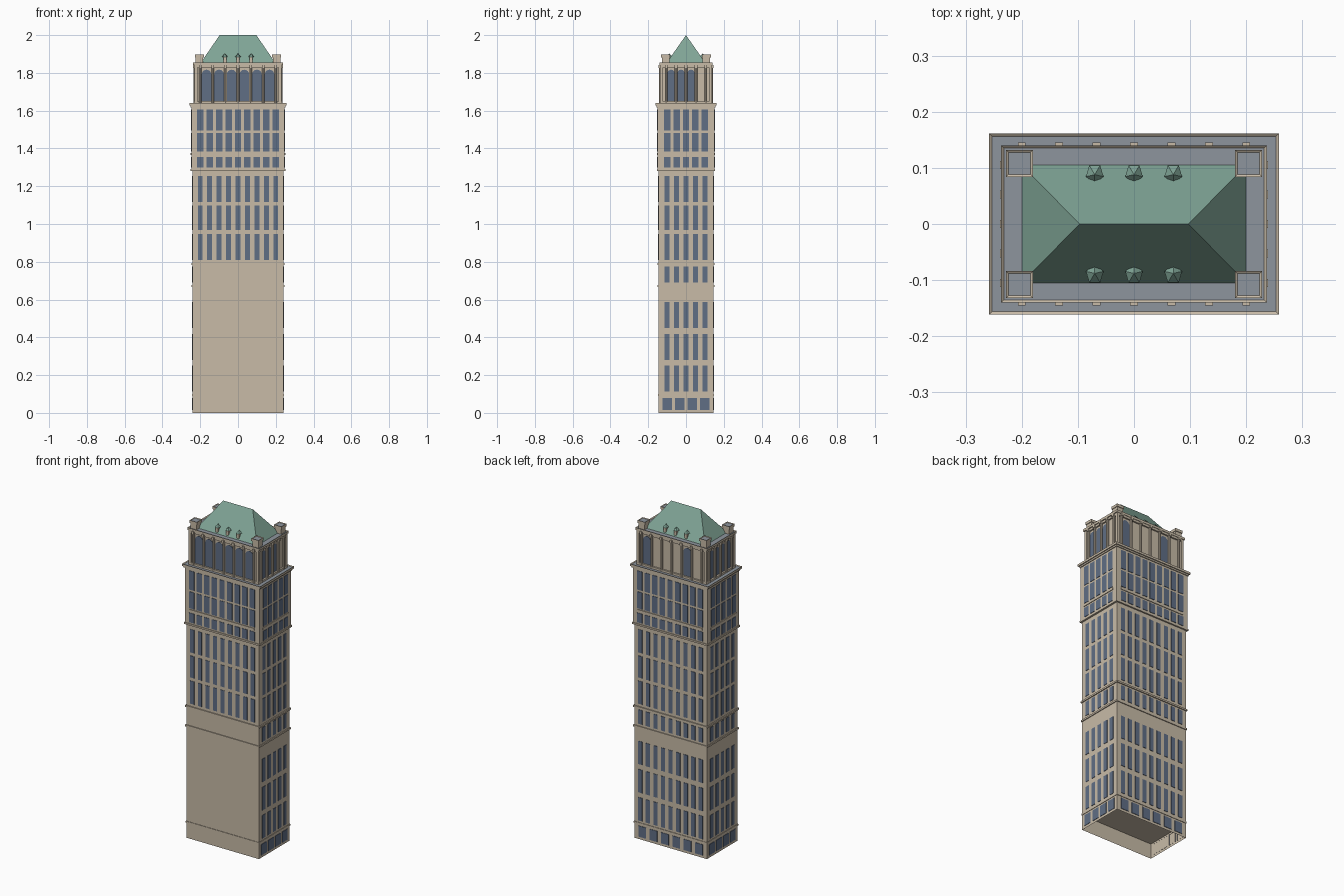
import bpy, bmesh, math
from mathutils import Vector, Matrix

cube = bpy.data.objects.get("Cube")
if cube:
    bpy.data.objects.remove(cube, do_unlink=True)


def material(name, rgb):
    m = bpy.data.materials.new(name)
    m.use_nodes = True
    m.diffuse_color = (*rgb, 1)
    m.node_tree.nodes["Principled BSDF"].inputs["Base Color"].default_value = (*rgb, 1)
    return m


STONE = material("beige stone", (0.58, 0.50, 0.39))
GLASS = material("blue glass", (0.115, 0.156, 0.235))
COPPER = material("green copper", (0.215, 0.375, 0.305))
DECK = material("grey deck", (0.27, 0.30, 0.34))


def finish(name, bm, *mats):
    mesh = bpy.data.meshes.new(name)
    bm.normal_update()
    bm.to_mesh(mesh)
    bm.free()
    obj = bpy.data.objects.new(name, mesh)
    for m in mats:
        mesh.materials.append(m)
    bpy.context.collection.objects.link(obj)
    return obj


def add_box(bm, centre, size):
    mat = Matrix.Translation(centre) @ Matrix.Diagonal((*size, 1))
    return bmesh.ops.create_cube(bm, size=1, matrix=mat)["verts"]


def slab(name, hx, hy, z0, z1, lip=0, drop=0, x=0, y=0, open_bottom=False):
    """Block around (x, y); a lip leaves a sunken grey deck in its top."""
    bm = bmesh.new()
    add_box(bm, (x, y, (z0 + z1) / 2), (2 * hx, 2 * hy, z1 - z0))
    bm.normal_update()
    top = max(bm.faces, key=lambda f: f.calc_center_median().z)
    if lip:
        bmesh.ops.inset_region(bm, faces=[top], thickness=lip)
        bmesh.ops.translate(bm, verts=top.verts, vec=(0, 0, -drop))
        top.material_index = 1
    if open_bottom:
        bottom = min(bm.faces, key=lambda f: f.calc_center_median().z)
        bmesh.ops.delete(bm, geom=[bottom], context="FACES_ONLY")
    return finish(name, bm, STONE, DECK)


# Outward normal of each side; the sideways axis is the normal turned left
SIDES = {"front": Vector((0, -1, 0)), "right": Vector((1, 0, 0)),
         "back": Vector((0, 1, 0)), "left": Vector((-1, 0, 0))}


def side_point(side, hx, hy, u, z, out=0):
    n = SIDES[side]
    along = Vector((-n.y, n.x, 0))
    return n * ((hx if n.x else hy) + out) + along * u + Vector((0, 0, z))


def add_plate(bm, side, hx, hy, outline, out=0.0025):
    """Thin plate on a wall, from an outline of (u, z) points."""
    front = [bm.verts.new(side_point(side, hx, hy, u, z, out)) for u, z in outline]
    back = [bm.verts.new(side_point(side, hx, hy, u, z, -0.001)) for u, z in outline]
    bm.faces.new(front)
    for i in range(len(front)):
        j = (i + 1) % len(front)
        bm.faces.new((front[j], front[i], back[i], back[j]))


def rect(u, w, z0, z1):
    return [(u - w / 2, z0), (u + w / 2, z0), (u + w / 2, z1), (u - w / 2, z1)]


def arch(u, w, z0, z1):
    r = w / 2
    arc = [math.pi * i / 8 for i in range(9)]
    return [(u - r, z0), (u + r, z0)] + [
        (u + r * math.cos(a), z1 - r + r * math.sin(a)) for a in arc]


def row_centres(count, pitch):
    return [(i - (count - 1) / 2) * pitch for i in range(count)]


def windows(name, hx, hy, rows, width, wide, narrow, sides):
    """Grid of windows; wide and narrow are (count, pitch) per kind of side."""
    bm = bmesh.new()
    for side in sides:
        for u in row_centres(*(wide if SIDES[side].y else narrow)):
            for z0, z1 in rows:
                add_plate(bm, side, hx, hy, rect(u, width, z0, z1))
    return finish(name, bm, GLASS)


ALL = list(SIDES)
PLAIN_FRONT = ["right", "back", "left"]
SX, SY = 0.24, 0.145      # shaft
UX, UY = 0.247, 0.15      # upper storeys
CX, CY = 0.222, 0.128     # crown

# Tower body
slab("base_storey", SX, SY, 0, 0.095, open_bottom=True)
slab("shaft", SX, SY, 0.095, 1.285)
slab("upper_storeys", UX, UY, 1.285, 1.63)
for name, z, grow in (("base_band", 0.095, 0.003), ("lower_band", 0.672, 0.005),
                      ("middle_band", 0.789, 0.006)):
    slab(name, SX + grow, SY + grow, z - 0.005, z + 0.005)
slab("upper_sill", UX + 0.004, UY + 0.004, 1.28, 1.29)
slab("cornice_moulding", UX + 0.005, UY + 0.005, 1.618, 1.627)
slab("main_cornice", 0.258, 0.161, 1.627, 1.64, lip=0.007, drop=0.004)

# Window grids
windows("base_windows", SX, SY, [(0.015, 0.08)], 0.05, (6, 0.075), (4, 0.066), PLAIN_FRONT)
windows("lower_windows", SX, SY, [(0.112, 0.25), (0.28, 0.418), (0.449, 0.587), (0.69, 0.775)],
        0.027, (9, 0.05), (5, 0.05), PLAIN_FRONT)
windows("middle_windows", SX, SY, [(0.81, 0.947), (0.967, 1.097), (1.117, 1.255)],
        0.026, (9, 0.05), (5, 0.05), ALL)
windows("upper_windows", UX, UY, [(1.298, 1.355), (1.383, 1.482), (1.494, 1.607)],
        0.034, (9, 0.05), (5, 0.05), ALL)

# Flat strip above the lowest upper row
bm = bmesh.new()
for side in ALL:
    add_plate(bm, side, UX, UY, rect(0, 0.43 if SIDES[side].y else 0.24, 1.364, 1.376), 0.004)
finish("upper_strips", bm, STONE)

# Crown with arched bays between columns
slab("crown_wall", CX, CY, 1.636, 1.842)
slab("crown_plinth", CX + 0.01, CY + 0.01, 1.634, 1.648)
slab("crown_moulding", CX + 0.009, CY + 0.009, 1.828, 1.841)
slab("crown_cornice", 0.237, 0.14, 1.841, 1.855, lip=0.007, drop=0.005)

BLIND = {"back": {1, 2, 3, 5}, "right": {3}}   # walled-up bays
glass, cols = bmesh.new(), bmesh.new()
for side in ALL:
    count, pitch = (6, 0.0667) if SIDES[side].y else (4, 0.0527)
    for i, u in enumerate(row_centres(count, pitch)):
        # rows run from the right of the back wall as +x first
        if i not in BLIND.get(side, ()):
            add_plate(glass, side, CX, CY, arch(u, pitch - 0.015, 1.65, 1.817))
    for u in row_centres(count + 1, pitch):
        spot = side_point(side, CX, CY, u, 1.738, 0.007)
        bmesh.ops.create_cone(cols, cap_ends=True, segments=8, radius1=0.007, radius2=0.007,
                              depth=0.2, matrix=Matrix.Translation(spot))
        add_box(cols, side_point(side, CX, CY, u, 1.835, 0.01), (0.014, 0.014, 0.016))
finish("crown_windows", glass, GLASS)
finish("crown_columns", cols, STONE)

# Corner piers and the posts above them
for sx in (-1, 1):
    for sy in (-1, 1):
        slab("corner_pier", 0.008, 0.008, 1.636, 1.842, x=sx * 0.223, y=sy * 0.129)
        slab("corner_post", 0.02, 0.02, 1.848, 1.885, x=sx * 0.204, y=sy * 0.108)
        slab("corner_post_cap", 0.024, 0.024, 1.882, 1.898, lip=0.006, drop=0.003,
             x=sx * 0.204, y=sy * 0.108)

# Hipped roof
bm = bmesh.new()
verts = add_box(bm, (0, 0, 1.925), (0.4, 0.21, 0.15))
for v in verts:
    if v.co.z > 1.925:
        v.co.x *= 0.485
        v.co.y = 0
bmesh.ops.remove_doubles(bm, verts=bm.verts, dist=0.0001)
finish("hipped_roof", bm, COPPER)

# Dormers with pointed caps
bodies, caps = bmesh.new(), bmesh.new()
for s in (-1, 1):
    for x in (-0.07, 0, 0.07):
        add_box(bodies, (x, s * 0.092, 1.87), (0.016, 0.018, 0.034))
        peak = caps.verts.new((x, s * 0.088, 1.903))
        ring = []
        for i in range(5):
            a = 2 * math.pi * i / 5
            ring.append(caps.verts.new((x + 0.0165 * math.sin(a),
                                        s * (0.09 - 0.018 * math.cos(a)), 1.885)))
        caps.faces.new(ring)
        for i in range(5):
            caps.faces.new((ring[i], ring[(i + 1) % 5], peak))
bmesh.ops.recalc_face_normals(caps, faces=caps.faces)
finish("dormer_bodies", bodies, STONE)
finish("dormer_caps", caps, COPPER)
